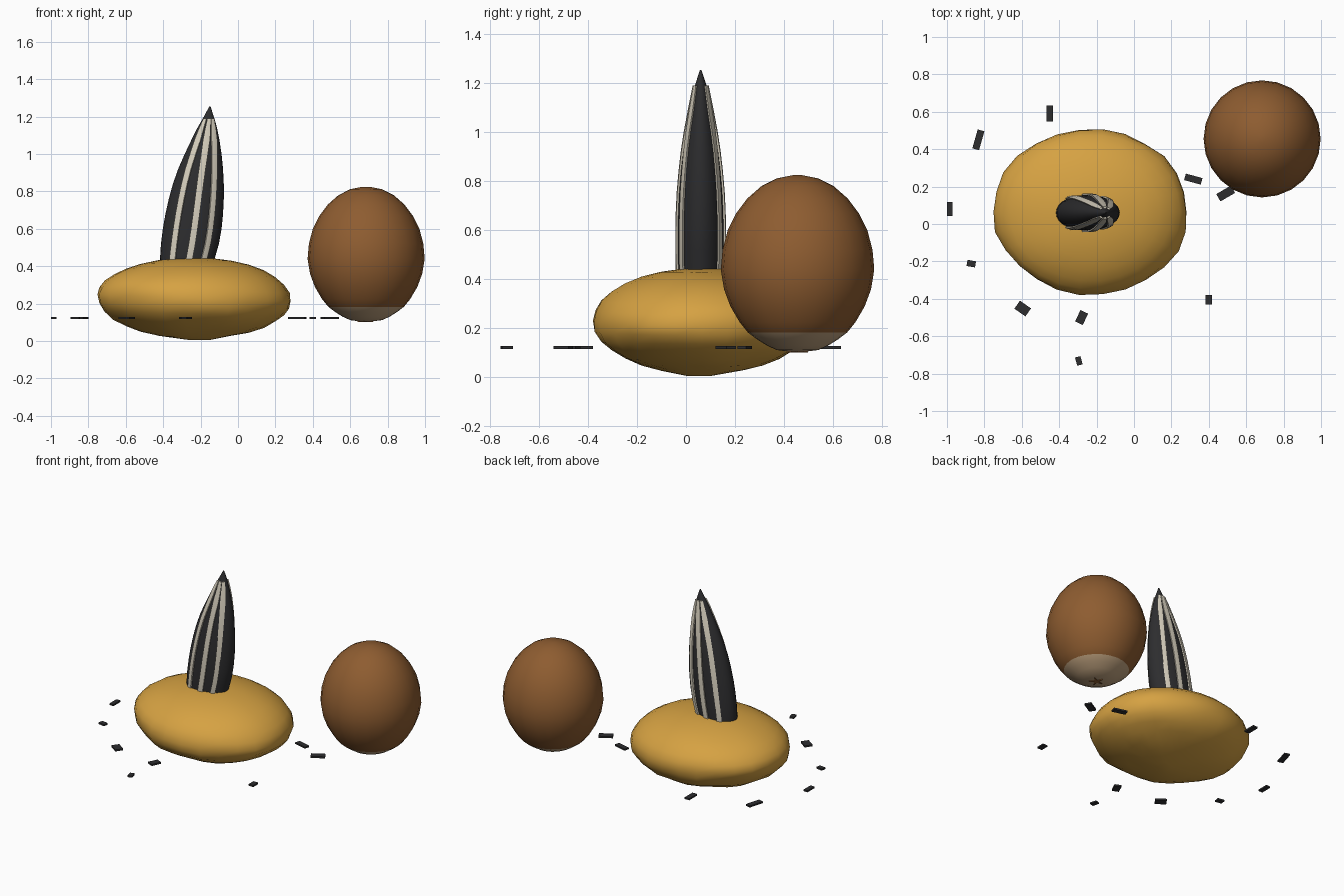
import bpy, math
from mathutils import Vector, noise

if "Cube" in bpy.data.objects:
    bpy.data.objects.remove(bpy.data.objects["Cube"])


def material(name, col):
    m = bpy.data.materials.new(name)
    m.diffuse_color = (*col, 1)
    m.use_nodes = True
    m.node_tree.nodes["Principled BSDF"].inputs["Base Color"].default_value = m.diffuse_color
    return m


GOLD = material("golden crust", (0.67, 0.36, 0.055))
BROWN = material("nut brown", (0.27, 0.108, 0.03))
TAN = material("pale tan", (0.52, 0.36, 0.21))
BLACK = material("seed black", (0.026, 0.026, 0.028))
CREAM = material("stripe cream", (0.66, 0.61, 0.50))


def loft(name, rings, mats, smooth=True):
    """Skin a stack of equal-length closed rings and cap both ends."""
    n = len(rings[0])
    verts = [p for r in rings for p in r]
    faces = [(i * n + j, i * n + (j + 1) % n, (i + 1) * n + (j + 1) % n, (i + 1) * n + j)
             for i in range(len(rings) - 1) for j in range(n)]
    faces.append(tuple(reversed(range(n))))
    faces.append(tuple(range(len(verts) - n, len(verts))))
    me = bpy.data.meshes.new(name)
    me.from_pydata(verts, [], faces)
    for m in mats:
        me.materials.append(m)
    ob = bpy.data.objects.new(name, me)
    bpy.context.collection.objects.link(ob)
    if smooth:
        bpy.ops.object.select_all(action='DESELECT')
        ob.select_set(True)
        bpy.context.view_layer.objects.active = ob
        bpy.ops.object.shade_smooth_by_angle(angle=math.radians(50))
    return ob


def ellipse(cx, cy, z, rx, ry, n):
    return [(cx + rx * math.cos(2 * math.pi * k / n), cy + ry * math.sin(2 * math.pi * k / n), z)
            for k in range(n)]


# Lumpy flattened base
rings = []
for i in range(1, 16):
    t = math.pi * i / 16
    ring = []
    for k in range(26):
        a = 2 * math.pi * k / 26
        d = Vector((math.sin(t) * math.cos(a), math.sin(t) * math.sin(a), -math.cos(t)))
        low = 0.035 if d.z < 0 else 0.012
        s = 1 + low * noise.noise(d * 2.6 + Vector((3.1, 1.7, 0.4)))
        z = 0.23 + 0.217 * d.z * s - 0.02 * d.x * (1 - abs(d.z))
        ring.append((-0.23 + 0.52 * d.x * s, 0.065 + 0.445 * d.y * s, z))
    rings.append(ring)
rings[0] = [(x * 0.5 - 0.09, y * 0.5 + 0.02, 0.005) for x, y, z in rings[0]]
loft("lumpy_base", rings, [GOLD])

# Upright seed: height, left x, right x, half depth
SEED = [(0.22, -0.37, -0.18, 0.06), (0.32, -0.41, -0.145, 0.082), (0.44, -0.417, -0.125, 0.093),
        (0.52, -0.412, -0.102, 0.095), (0.60, -0.402, -0.088, 0.095), (0.68, -0.388, -0.08, 0.093),
        (0.76, -0.37, -0.076, 0.089), (0.84, -0.348, -0.076, 0.082), (0.92, -0.32, -0.08, 0.073),
        (1.00, -0.285, -0.088, 0.061), (1.08, -0.247, -0.10, 0.046), (1.14, -0.217, -0.112, 0.034),
        (1.19, -0.188, -0.126, 0.024)]
CY = 0.06
body = [ellipse((l + r) / 2, CY, z, (r - l) / 2, h, 28) for z, l, r, h in SEED]
body.append(ellipse(-0.15, CY, 1.255, 0.003, 0.003, 28))
loft("seed", body, [BLACK])

# Raised pale stripes, three on each broad side
for side, label in ((-1, "front"), (1, "back")):
    for num, deg in enumerate((53, 86, 122)):
        a0 = math.radians(deg)
        strip = []
        for z, l, r, h in SEED[1:]:
            cx, rx = (l + r) / 2, (r - l) / 2
            da = min(0.017 / rx, 0.24)
            ring = []
            for off, a in ((-0.004, a0 - da), (0.008, a0 - da), (0.009, a0),
                           (0.008, a0 + da), (-0.004, a0 + da)):
                ring.append((cx + (rx + off) * math.cos(a),
                             CY + side * (h + off) * math.sin(a), z))
            strip.append(ring if side > 0 else ring[::-1])
        loft(f"{label}_stripe_{num + 1}", strip, [CREAM])

# Round nut with a pale base patch: height, radius
NUT = [(0.105, 0.03), (0.112, 0.085), (0.13, 0.125), (0.155, 0.165), (0.183, 0.202), (0.225, 0.236),
       (0.29, 0.274), (0.36, 0.3), (0.44, 0.313), (0.52, 0.306), (0.60, 0.285), (0.67, 0.25),
       (0.73, 0.205), (0.78, 0.148), (0.812, 0.085), (0.825, 0.02)]
nut = loft("nut", [ellipse(0.685, 0.455, z, r, r, 24) for z, r in NUT], [BROWN, TAN])
for p in nut.data.polygons:
    p.material_index = 1 if p.center.z < 0.183 else 0

# Small dark star under the nut
star = [[(0.685 + (0.045 if k % 2 else 0.016) * math.cos(math.pi * k / 5),
          0.455 + (0.045 if k % 2 else 0.016) * math.sin(math.pi * k / 5), z) for k in range(10)]
        for z in (0.101, 0.107)]
loft("nut_scar", star, [BROWN], False)

# Scattered flat flakes: x, y, width, depth, turn in degrees
FLAKES = [(-0.45, 0.59, 0.035, 0.085, 0), (-0.832, 0.45, 0.037, 0.105, -16),
          (-0.985, 0.08, 0.03, 0.075, 0), (-0.87, -0.212, 0.046, 0.033, -10),
          (-0.595, -0.452, 0.072, 0.052, -35), (-0.28, -0.5, 0.045, 0.067, -25),
          (-0.295, -0.732, 0.03, 0.045, 15), (0.4, -0.405, 0.035, 0.053, 0),
          (0.317, 0.24, 0.092, 0.036, -15), (0.49, 0.163, 0.09, 0.045, 30)]
for i, (x, y, w, d, deg) in enumerate(FLAKES):
    c, s = math.cos(math.radians(deg)), math.sin(math.radians(deg))
    quad = [(x + c * u * w / 2 - s * v * d / 2, y + s * u * w / 2 + c * v * d / 2)
            for u, v in ((-1, -1), (1, -1), (1, 1), (-1, 1))]
    loft(f"flake_{i + 1}", [[(*p, z) for p in quad] for z in (0.117, 0.128)], [BLACK], False)
